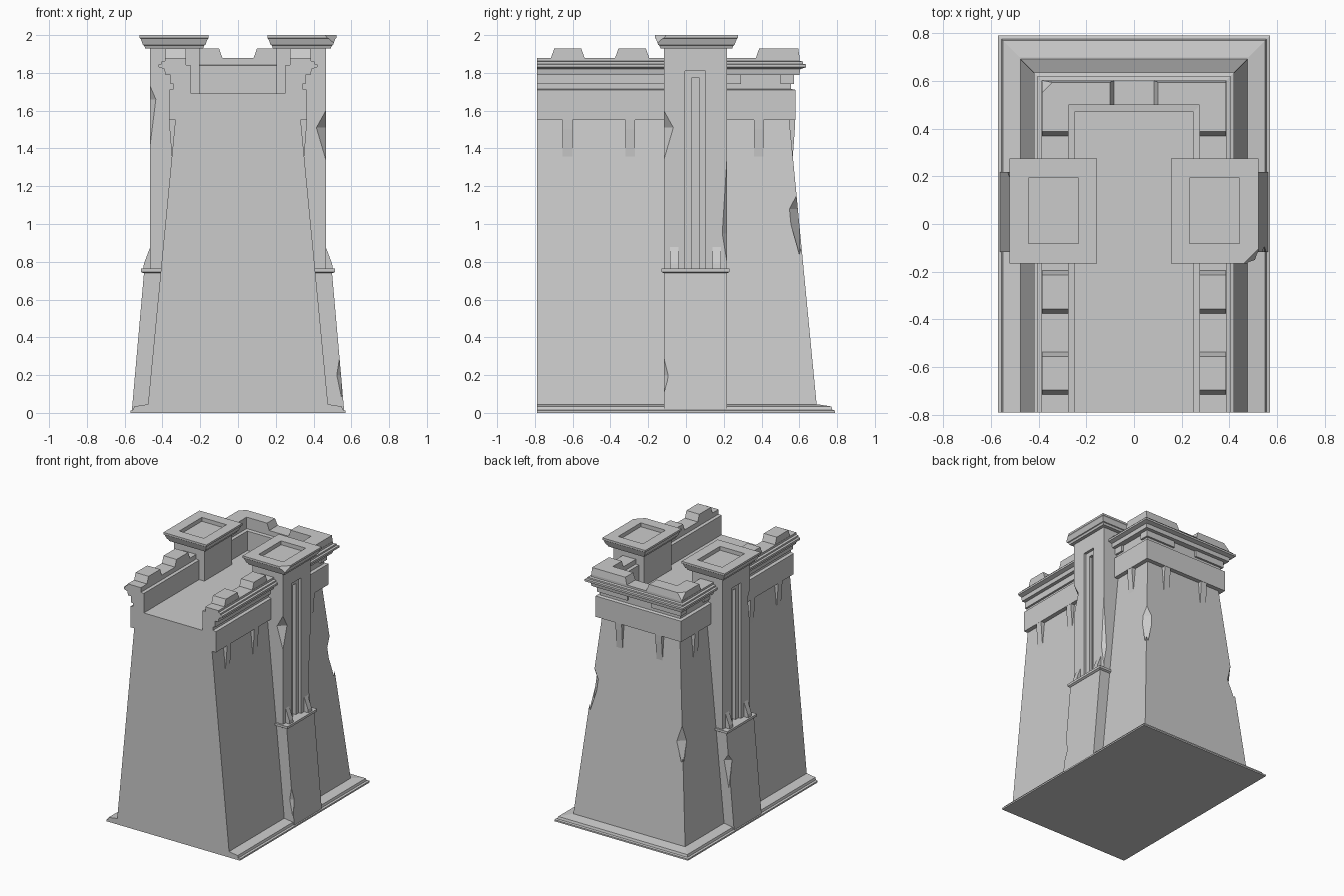
import bpy, bmesh
from mathutils import Vector

old = bpy.data.objects.get("Cube")
if old:
    bpy.data.objects.remove(old, do_unlink=True)

FRONT = -0.79
stone = bpy.data.materials.new("grey stone")
stone.use_nodes = True
GREY = (0.6, 0.6, 0.6, 1)
stone.diffuse_color = GREY
stone.node_tree.nodes["Principled BSDF"].inputs["Base Color"].default_value = GREY


def make(name, verts, faces):
    mesh = bpy.data.meshes.new(name)
    mesh.from_pydata(verts, [], faces)
    bm = bmesh.new()
    bm.from_mesh(mesh)
    bmesh.ops.recalc_face_normals(bm, faces=bm.faces)
    bm.to_mesh(mesh)
    bm.free()
    mesh.materials.append(stone)
    obj = bpy.data.objects.new(name, mesh)
    bpy.context.collection.objects.link(obj)
    return obj


def stack(name, rings):
    """Solid from rectangles (x0, x1, y0, y1, z) joined from bottom to top."""
    verts, faces = [], []
    for x0, x1, y0, y1, z in rings:
        verts += [(x0, y0, z), (x1, y0, z), (x1, y1, z), (x0, y1, z)]
    for r in range(len(rings) - 1):
        for i in range(4):
            a, b = r * 4 + i, r * 4 + (i + 1) % 4
            faces.append((a, b, b + 4, a + 4))
    n = len(verts)
    faces += [(3, 2, 1, 0), (n - 4, n - 3, n - 2, n - 1)]
    return make(name, verts, faces)


def box(name, x0, x1, y0, y1, z0, z1):
    x0, x1 = sorted((x0, x1))
    return stack(name, [(x0, x1, y0, y1, z0), (x0, x1, y0, y1, z1)])


def prism(name, outline, direction):
    """Extrude a planar outline along a vector."""
    n = len(outline)
    d = Vector(direction)
    verts = [Vector(p) for p in outline] + [Vector(p) + d for p in outline]
    faces = [tuple(range(n)), tuple(range(n, 2 * n))]
    faces += [(i, (i + 1) % n, (i + 1) % n + n, i + n) for i in range(n)]
    return make(name, verts, faces)


def cut(target, cutter):
    mod = target.modifiers.new("cut", 'BOOLEAN')
    mod.operation, mod.solver, mod.object = 'DIFFERENCE', 'EXACT', cutter
    graph = bpy.context.evaluated_depsgraph_get()
    graph.update()
    mesh = bpy.data.meshes.new_from_object(target.evaluated_get(graph))
    target.modifiers.clear()
    target.data = mesh
    bpy.data.objects.remove(cutter, do_unlink=True)


def chip(target, x, y, z, r, below, above):
    """Break a vertical edge with a long pointed cutter."""
    ring = [(x - r, y, z), (x, y - r, z), (x + r, y, z), (x, y + r, z)]
    verts = ring + [(x, y, z - below), (x, y, z + above)]
    faces = [f for i in range(4) for f in ((i, (i + 1) % 4, 4), (i, (i + 1) % 4, 5))]
    cut(target, make("chip_cutter", verts, faces))


# Plinth, flush with the flat front
stack("plinth", [(-w, w, FRONT, w + 0.22, z) for w, z in (
    (0.57, 0), (0.57, 0.012), (0.555, 0.016), (0.55, 0.034), (0.48, 0.045))])

# Battered wall, frieze and cornice as one stepped profile
wall = stack("wall", [(-w, w, FRONT, w + 0.215, z) for w, z in (
    (0.478, 0.03), (0.332, 1.55), (0.365, 1.55), (0.365, 1.71), (0.342, 1.715),
    (0.342, 1.79), (0.385, 1.79), (0.39, 1.82), (0.42, 1.83), (0.42, 1.845),
    (0.405, 1.848), (0.405, 1.86), (0.387, 1.863), (0.387, 1.878))])

# Sunken roof walk with a small inner ledge
cut(wall, stack("roof_cutter", [
    (-0.25, 0.25, -1, 0.47, 1.69), (-0.25, 0.25, -1, 0.47, 1.84),
    (-0.275, 0.275, -1, 0.498, 1.842), (-0.275, 0.275, -1, 0.498, 2.1)]))
chip(wall, 0.385, 0.6, 1.08, 0.06, 0.32, 0.14)
chip(wall, -0.405, 0.62, 0.8, 0.05, 0.2, 0.25)

# Broken trim strips under the cornice
for s in (-1, 1):
    box("trim_front", s * 0.30, s * 0.358, FRONT, 0.29, 1.742, 1.79)
    box("trim_corner", s * 0.30, s * 0.358, 0.53, 0.572, 1.742, 1.79)
    box("trim_back", s * 0.10, s * 0.358, 0.50, 0.572, 1.742, 1.79)


def merlon(name, x0, x1, y0, y1, tx0=0.0, tx1=0.0, ty0=0.0, ty1=0.0):
    return stack(name, [(x0, x1, y0, y1, 1.87), (x0, x1, y0, y1, 1.88),
                        (x0 + tx0, x1 - tx1, y0 + ty0, y1 - ty1, 1.93)])


# Merlons: two per side, and an L shape at each back corner
T = 0.018
for s in (-1, 1):
    x0, x1 = sorted((s * 0.275, s * 0.385))
    for y0, y1 in ((-0.715, -0.537), (-0.375, -0.195)):
        merlon("side_merlon", x0, x1, y0, y1, ty0=T, ty1=T)
    corner = merlon("corner_merlon_side", x0, x1, 0.37, 0.602, ty0=T, ty1=0.008)
    x0, x1 = sorted((s * 0.083, s * 0.385))
    back = merlon("corner_merlon_back", x0, x1, 0.498, 0.602,
                  tx0=T if s > 0 else 0, tx1=T if s < 0 else 0, ty1=0.008)
    if s < 0:
        for part in (corner, back):
            chip(part, -0.385, 0.602, 1.93, 0.05, 0.05, 0.1)

# Tapered corbels hanging below the frieze
for s in (-1, 1):
    for y in (-0.628, -0.295, 0.385):
        prism("side_corbel", [(s * 0.30, y - 0.026, 1.56), (s * 0.364, y - 0.026, 1.56),
                              (s * 0.362, y - 0.026, 1.50), (s * 0.35, y - 0.026, 1.35)],
              (0, 0.052, 0))
    prism("back_corbel", [(s * 0.17 - 0.026, 0.51, 1.56), (s * 0.17 - 0.026, 0.578, 1.56),
                          (s * 0.17 - 0.026, 0.576, 1.50), (s * 0.17 - 0.026, 0.565, 1.35)],
          (0.052, 0, 0))

# Side towers
Y0, Y1, YC = -0.117, 0.217, 0.05
for s in (-1, 1):
    # Sloping buttress below and its ledge
    buttress = prism("buttress", [(s * 0.25, Y0, 0.0), (s * 0.563, Y0, 0.0),
                                  (s * 0.497, Y0, 0.75), (s * 0.25, Y0, 0.75)],
                     (0, Y1 - Y0, 0))
    stack("ledge", [(*sorted((s * 0.3, s * (0.50 + e))), Y0 - e, Y1 + e, z)
                    for e, z in ((0.002, 0.74), (0.014, 0.747), (0.014, 0.765))])

    # Shaft with a stepped recess on its outer face
    shaft = box("shaft", s * 0.205, s * 0.465, Y0, Y1, 0.75, 1.94)
    cut(shaft, box("recess_cutter", s * 0.445, s * 0.6, YC - 0.054, YC + 0.054, 0.764, 1.81))
    cut(shaft, box("groove_cutter", s * 0.42, s * 0.6, YC - 0.018, YC + 0.018, 0.764, 1.775))

    # Worn edges
    if s > 0:
        chip(shaft, 0.465, Y0, 1.51, 0.05, 0.17, 0.09)
        chip(shaft, 0.465, Y1, 0.95, 0.025, 0.15, 0.4)
        chip(buttress, 0.548, Y0, 0.2, 0.025, 0.12, 0.16)
    else:
        chip(shaft, -0.465, Y0, 1.66, 0.03, 0.24, 0.07)
        chip(buttress, -0.517, Y1, 0.53, 0.04, 0.2, 0.06)

    # Pointed fins standing on the ledge
    for y in (YC - 0.113, YC + 0.113):
        prism("fin", [(s * 0.455, y - 0.022, 0.76), (s * 0.502, y - 0.022, 0.76),
                      (s * 0.498, y - 0.022, 0.79), (s * 0.464, y - 0.022, 0.88)],
              (0, 0.044, 0))

    # Flared cap with a sunken top
    cx, cy = s * 0.338, 0.055
    cap = stack("cap", [(cx - 0.183 + e, cx + 0.183 - e, cy - 0.22 + e, cy + 0.22 - e, z)
                        for e, z in ((0.03, 1.93), (0.024, 1.945), (0.018, 1.948),
                                     (0.006, 1.98), (0.0, 1.985), (0.0, 2.0))])
    cut(cap, box("cap_cutter", cx - 0.105, cx + 0.105, cy - 0.137, cy + 0.137, 1.97, 2.1))
    if s > 0:
        chip(cap, cx + 0.183, cy - 0.22, 2.0, 0.06, 0.08, 0.1)
